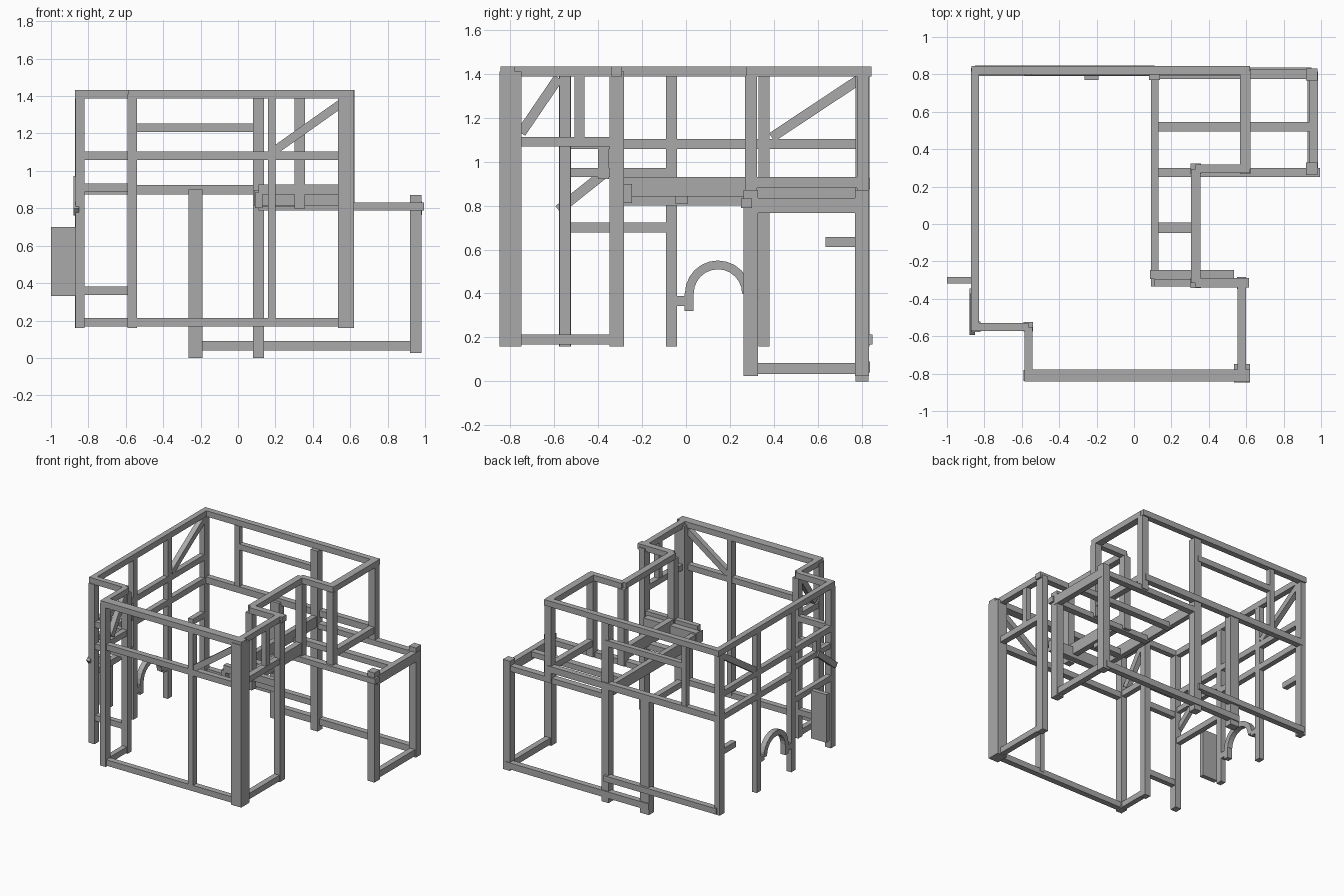
import bpy
import bmesh
import math
from mathutils import Matrix, Vector

cube = bpy.data.objects.get("Cube")
if cube:
    bpy.data.objects.remove(cube, do_unlink=True)

# One plain timber colour
timber = bpy.data.materials.new("timber_grey")
timber.use_nodes = True
GREY = (0.4, 0.4, 0.4, 1)
timber.diffuse_color = GREY
timber.node_tree.nodes["Principled BSDF"].inputs["Base Color"].default_value = GREY

# Wall lines of the plan
LEFT_WALL, BAY, INNER, NOTCH = -0.85, -0.565, 0.11, 0.33
RIGHT_WALL, UPPER_RIGHT, WING = 0.575, 0.595, 0.95
FRONT, BAY_BACK, NOTCH_FRONT = -0.81, -0.55, -0.315
NOTCH_BACK, BACK = 0.295, 0.815
# Common heights
BASE, SILL, MIDDLE, HEAD, TOP = 0.16, 0.19, 1.08, 1.39, 1.41
FLOOR, WING_SILL, WING_TOP = 0.9, 0.065, 0.81


def finish(name, bm):
    bmesh.ops.recalc_face_normals(bm, faces=bm.faces)
    mesh = bpy.data.meshes.new(name)
    bm.to_mesh(mesh)
    bm.free()
    mesh.materials.append(timber)
    obj = bpy.data.objects.new(name, mesh)
    bpy.context.collection.objects.link(obj)
    return obj


def box(name, centre, size, turn=None):
    bm = bmesh.new()
    matrix = Matrix.Translation(centre)
    if turn:
        matrix = matrix @ turn
    bmesh.ops.create_cube(bm, size=1, matrix=matrix @ Matrix.Diagonal((*size, 1)))
    return finish(name, bm)


def post(name, x, y, low=BASE, high=HEAD, wide=0.05, deep=0.05):
    return box(name, (x, y, (low + high) / 2), (wide, deep, high - low))


def rail_x(name, start, end, y, z, tall=0.045, deep=0.045):
    return box(name, ((start + end) / 2, y, z), (abs(end - start), deep, tall))


def rail_y(name, start, end, x, z, tall=0.045, wide=0.045):
    return box(name, (x, (start + end) / 2, z), (wide, abs(end - start), tall))


def brace(name, start, end, thick=0.04, tall=0.045):
    start, end = Vector(start), Vector(end)
    along = end - start
    turn = along.to_track_quat("Z", "Y").to_matrix().to_4x4()
    return box(name, (start + end) / 2, (thick, tall, along.length), turn)


# Corner and intermediate posts of the main walls
post("front_right_post", RIGHT_WALL + 0.003, -0.798, high=TOP, wide=0.085, deep=0.1)
post("front_left_post", BAY, FRONT, high=TOP, deep=0.06)
post("front_middle_post", 0.18, FRONT, low=SILL, wide=0.04)
post("right_wall_post", RIGHT_WALL, NOTCH_FRONT, high=TOP, deep=0.065)
post("bay_inner_post", BAY, BAY_BACK)
post("bay_outer_post", LEFT_WALL + 0.005, BAY_BACK, deep=0.055)
for number, y in enumerate((-0.065, 0.355)):
    post(f"left_wall_post_{number}", LEFT_WALL, y, wide=0.04)
post("back_left_post", LEFT_WALL, BACK - 0.01, wide=0.045, deep=0.06)
post("back_middle_post", INNER, BACK - 0.015, low=0, wide=0.06, deep=0.06)
post("back_lower_post", -0.227, BACK - 0.015, low=0, high=FLOOR, wide=0.075, deep=0.06)
post("back_upper_post", BAY, BACK, low=FLOOR, wide=0.04, deep=0.04)

# Posts of the stepped upper storey
for name, x, y in (("front", NOTCH, NOTCH_FRONT), ("inner", NOTCH, NOTCH_BACK),
                   ("outer", UPPER_RIGHT, NOTCH_BACK), ("back", UPPER_RIGHT, BACK - 0.01)):
    post(f"upper_{name}_post", x, y, low=0.8, wide=0.055, deep=0.055)

# Top plate following the whole outline
rail_x("back_top_plate", -0.87, 0.62, BACK + 0.007, TOP, deep=0.045)
rail_y("left_top_plate", -0.57, BACK, LEFT_WALL, TOP, wide=0.042)
rail_x("bay_top_plate", LEFT_WALL, BAY, BAY_BACK, TOP, deep=0.042)
rail_y("bay_side_top_plate", FRONT, BAY_BACK, BAY, TOP, wide=0.042)
rail_x("front_top_plate", -0.585, 0.62, FRONT, TOP, deep=0.065)
rail_y("right_top_plate", FRONT, -0.29, RIGHT_WALL, TOP)
rail_x("notch_front_top_plate", NOTCH, 0.615, NOTCH_FRONT, TOP, deep=0.05)
rail_y("notch_side_top_plate", NOTCH_FRONT, NOTCH_BACK, NOTCH, TOP, wide=0.05)
rail_x("notch_back_top_plate", NOTCH, 0.62, NOTCH_BACK, TOP, deep=0.045)
rail_y("upper_right_top_plate", NOTCH_BACK, BACK, UPPER_RIGHT, TOP, wide=0.055)

# Front and right walls
rail_x("front_sill", BAY, RIGHT_WALL, FRONT, SILL)
rail_x("front_middle_rail", BAY, RIGHT_WALL, FRONT, MIDDLE)
brace("front_brace", (0.19, FRONT, 1.105), (0.55, FRONT, 1.36))
rail_y("right_sill", FRONT, NOTCH_FRONT, RIGHT_WALL, SILL)
rail_y("right_middle_rail", FRONT, NOTCH_FRONT, RIGHT_WALL, 1.09)
post("right_window_post", RIGHT_WALL, -0.485, low=MIDDLE, wide=0.04, deep=0.045)

# Bay at the front left
for number, z in enumerate((0.36, 0.91, MIDDLE)):
    rail_x(f"bay_rail_{number}", LEFT_WALL, BAY, BAY_BACK, z, deep=0.04)
rail_y("bay_side_sill", FRONT, BAY_BACK, BAY, SILL, wide=0.04)
rail_y("bay_side_rail", FRONT, BAY_BACK, BAY, 1.09, wide=0.04)
brace("bay_side_brace", (BAY, -0.75, 1.13), (BAY, -0.58, 1.38))

# Left wall
rail_y("left_middle_rail", BAY_BACK, BACK, LEFT_WALL, MIDDLE, wide=0.04)
rail_y("left_floor_rail", -0.065, BACK, LEFT_WALL, FLOOR, wide=0.04)
rail_y("left_upper_rail", BAY_BACK, -0.065, LEFT_WALL, 0.95, tall=0.04, wide=0.035)
rail_y("left_lower_rail", BAY_BACK, -0.065, LEFT_WALL, 0.7, wide=0.04)
rail_y("left_short_rail", 0.635, BACK, LEFT_WALL, 0.635, wide=0.04)
brace("left_upper_brace", (LEFT_WALL, 0.39, 1.11), (LEFT_WALL, 0.79, 1.375))
post("left_stub_post", LEFT_WALL, -0.375, low=0.92, high=MIDDLE, wide=0.04)
brace("left_outer_brace", (-0.865, -0.58, 0.78), (-0.865, -0.36, 0.955), thick=0.03)
box("hanging_plate", (-0.935, -0.3, 0.515), (0.13, 0.035, 0.37))


# Arched doorway: a half ring pulled through the wall
def arch(name, x, y, z, inner, outer, deep, steps=12):
    bm = bmesh.new()
    angles = [math.pi * i / steps for i in range(steps + 1)]
    ring = [(outer, a) for a in angles] + [(inner, a) for a in reversed(angles)]
    verts = [bm.verts.new((x - deep / 2, y + r * math.cos(a), z + r * math.sin(a)))
             for r, a in ring]
    count = len(verts)
    quads = [bm.faces.new((verts[i], verts[i + 1], verts[count - 2 - i], verts[count - 1 - i]))
             for i in range(steps)]
    pulled = bmesh.ops.extrude_face_region(bm, geom=quads)["geom"]
    moved = [v for v in pulled if isinstance(v, bmesh.types.BMVert)]
    bmesh.ops.translate(bm, verts=moved, vec=(deep, 0, 0))
    return finish(name, bm)


arch("door_arch", LEFT_WALL, 0.145, 0.4, 0.11, 0.15, 0.04)
post("arch_leg", LEFT_WALL, 0.013, low=0.32, high=0.4, wide=0.04, deep=0.04)
rail_y("arch_bracket", -0.05, 0.01, LEFT_WALL, 0.365, wide=0.04)
post("arch_far_leg", LEFT_WALL, 0.325, low=0.38, high=0.42, wide=0.04, deep=0.08)

# Back wall
rail_x("back_sill", LEFT_WALL, INNER, BACK + 0.01, SILL)
rail_x("back_wing_sill", -0.265, WING, BACK, WING_SILL, tall=0.05)
rail_x("back_floor_rail", LEFT_WALL, UPPER_RIGHT, BACK, FLOOR, tall=0.05)
rail_x("back_upper_rail", BAY, INNER, BACK, 1.23, deep=0.04)

# Floor framing under the upper storey
rail_y("inner_floor_beam", -0.335, BACK, INNER, 0.843, tall=0.085, wide=0.04)
rail_y("notch_floor_beam", NOTCH_FRONT, NOTCH_BACK, NOTCH, 0.885, tall=0.09)
rail_y("upper_right_floor_beam", NOTCH_BACK, BACK, UPPER_RIGHT, 0.905, tall=0.05)
rail_x("porch_floor_beam", 0.085, 0.535, -0.27, 0.855, tall=0.085, deep=0.05)
rail_x("notch_front_floor_beam", INNER, RIGHT_WALL, NOTCH_FRONT, 0.9, tall=0.055, deep=0.04)
rail_x("short_floor_joist", INNER, NOTCH, -0.02, 0.83, deep=0.055)

# Side wing
for name, y in (("front", 0.275), ("middle", 0.52), ("back", 0.8)):
    end = 0.995 if name == "front" else WING
    rail_x(f"wing_{name}_beam", INNER, end, y, WING_TOP, tall=0.042, deep=0.05)
post("wing_front_post", WING, NOTCH_BACK, low=0.025, high=0.87, wide=0.06, deep=0.065)
post("wing_back_post", WING, BACK - 0.015, low=0.025, high=0.87, wide=0.06, deep=0.065)
rail_y("wing_sill", NOTCH_BACK, BACK, WING, WING_SILL - 0.005, tall=0.05)
rail_y("wing_top_beam", NOTCH_BACK, BACK, WING + 0.01, 0.8, tall=0.07)
